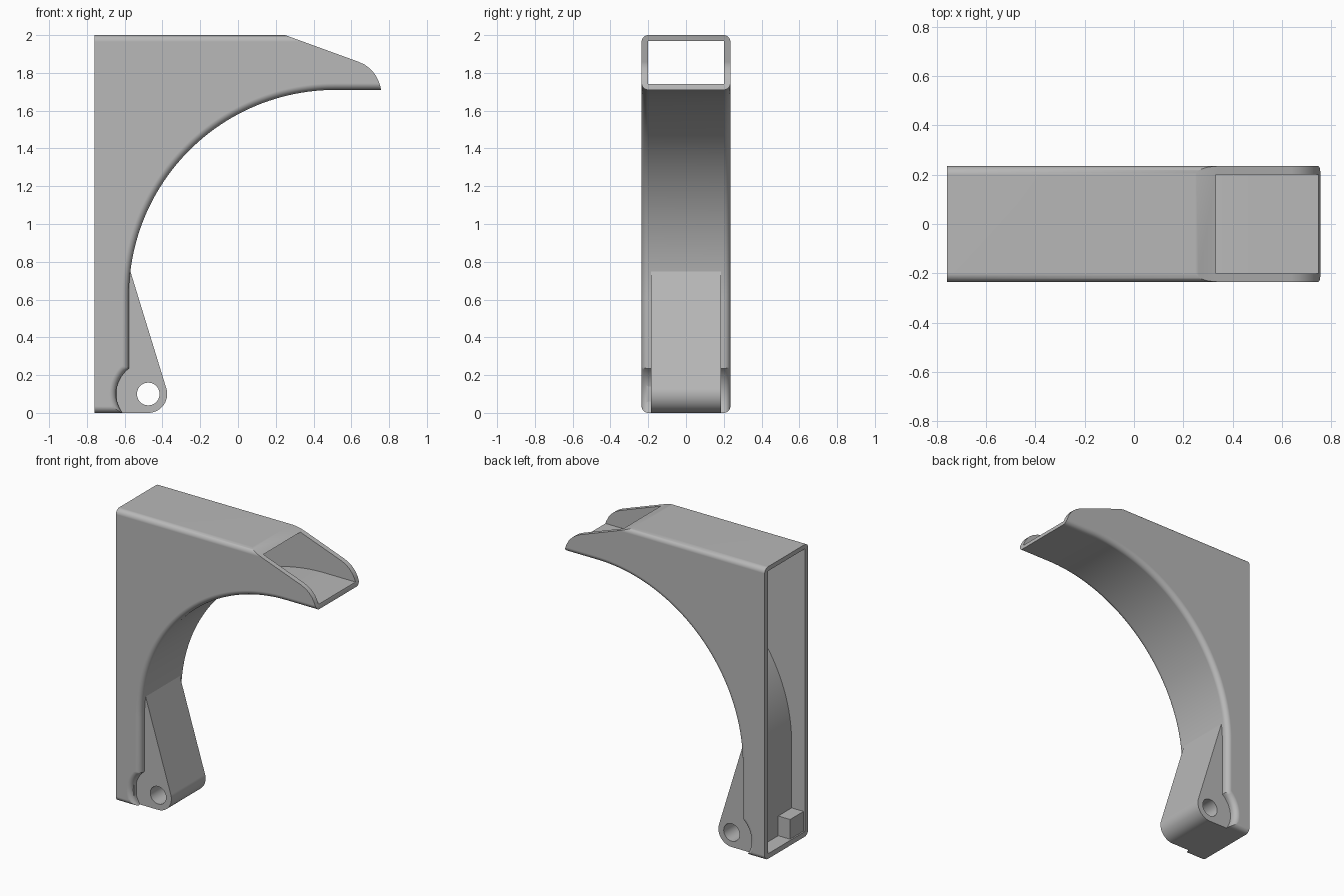
import bpy, bmesh
from math import sin, cos, sqrt, pi, radians, atan2

cube = bpy.data.objects.get("Cube")
if cube:
    bpy.data.objects.remove(cube, do_unlink=True)

grey = bpy.data.materials.new("plain grey")
grey.use_nodes = True
colour = (0.48, 0.48, 0.48, 1)
grey.diffuse_color = colour
grey.node_tree.nodes["Principled BSDF"].inputs["Base Color"].default_value = colour

BACK, TIP, TOP = -0.76, 0.757, 2.0
HALF, FILLET = 0.235, 0.035
WALL, UNDER = -0.578, 1.71            # throat wall and underside of the spout
CX, CZ = 0.515, 0.617                 # centre of the big arch
HX, HZ, RECESS = -0.475, 0.1, 0.17    # hinge centre, clearance radius


def arc(cx, cz, rx, rz, start, end, steps):
    """Points along an elliptical arc, angles in radians."""
    angles = [start + (end - start) * i / steps for i in range(steps + 1)]
    return [(cx + rx * cos(a), cz + rz * sin(a)) for a in angles]


def loft(name, layers):
    """Solid skinned over (y, profile) layers, where profiles lie in x-z."""
    bm = bmesh.new()
    rings = [[bm.verts.new((x, y, z)) for x, z in pts] for y, pts in layers]
    bm.faces.new(rings[0])
    bm.faces.new(rings[-1])
    n = len(rings[0])
    for a, b in zip(rings, rings[1:]):
        for i in range(n):
            j = (i + 1) % n
            bm.faces.new((a[i], a[j], b[j], b[i]))
    bmesh.ops.recalc_face_normals(bm, faces=bm.faces)
    mesh = bpy.data.meshes.new(name)
    bm.to_mesh(mesh)
    bm.free()
    mesh.materials.append(grey)
    ob = bpy.data.objects.new(name, mesh)
    bpy.context.collection.objects.link(ob)
    return ob


def prism(name, pts, y0, y1):
    return loft(name, [(y0, pts), (y1, pts)])


def activate(ob):
    bpy.ops.object.select_all(action='DESELECT')
    ob.select_set(True)
    bpy.context.view_layer.objects.active = ob


def cut(ob, cutter):
    """Subtract the cutter, then remove it."""
    cutter.hide_render = True
    activate(ob)
    mod = ob.modifiers.new("cut", 'BOOLEAN')
    mod.operation, mod.solver, mod.object = 'DIFFERENCE', 'EXACT', cutter
    bpy.ops.object.modifier_apply(modifier=mod.name)
    bpy.data.objects.remove(cutter, do_unlink=True)


def finish(ob):
    activate(ob)
    bpy.ops.object.shade_smooth_by_angle(angle=radians(32))
    ob.modifiers.new("clean_normals", 'WEIGHTED_NORMAL').keep_sharp = True


def body_profile(d):
    """Side outline of the duct, moved inward by d to form the fillet."""
    r = RECESS + d
    low = (HX - sqrt(r * r - (HZ - d) ** 2), d)
    high = (WALL - d, HZ + sqrt(r * r - (HX - WALL + d) ** 2))
    a0 = atan2(low[1] - HZ, low[0] - HX) + 2 * pi
    a1 = atan2(high[1] - HZ, high[0] - HX)
    pts = [(BACK, TOP - d), (BACK, d)]
    pts += arc(HX, HZ, r, r, a0, a1, 14)
    pts += arc(CX, CZ, CX - WALL + d, UNDER - CZ + d, pi, pi / 2, 48)
    return pts + [(0.9, UNDER + d), (0.9, TOP - d)]


# Duct body with rounded long edges
angles = [pi / 2 * i / 6 for i in range(7)]
half = [(HALF - FILLET * (1 - sin(a)), FILLET * (1 - cos(a))) for a in angles]
layers = [(-y, body_profile(d)) for y, d in
          [(HALF - FILLET * (1 - cos(a)), FILLET * (1 - sin(a))) for a in reversed(angles)][::-1]]
layers = sorted(layers, key=lambda layer: layer[0])
layers += [(-y, pts) for y, pts in reversed(layers)]
body = loft("duct_body", layers)

# Sloped, rounded end of the spout
slope = [(-0.023, 2.1), (0.25, TOP), (0.64, 1.858), (0.672, 1.843), (0.7, 1.822),
         (0.725, 1.793), (0.743, 1.76), (0.753, 1.73), (TIP, UNDER),
         (TIP, 1.5), (1.1, 1.5), (1.1, 2.1)]
cut(body, prism("slope_cutter", slope, -0.5, 0.5))

# Hollow inside, open at the back and through the spout
cavity = [(-1, 0.035), (-0.66, 0.035)]
cavity += arc(CX, CZ, CX + 0.66, 1.74 - CZ, pi, pi / 2, 48)
cavity += [(1, 1.74), (1, 1.97), (-1, 1.97)]
cut(body, prism("cavity_cutter", cavity, -0.2, 0.2))
finish(body)

# Hinge tab with its pin hole
tab = [(-0.655, 0)] + arc(HX, HZ, 0.1, 0.1, -pi / 2, radians(17), 20)
tab += [(-0.57, 0.75), (-0.645, 0.75)]
hinge = prism("hinge_tab", tab, -0.185, 0.185)
hole = arc(HX, HZ, 0.06, 0.06, 0, 2 * pi, 40)[:-1]
cut(hinge, prism("pin_cutter", hole, -0.5, 0.5))
finish(hinge)

# Small block in the lower corner of the duct
prism("inner_block", [(-0.75, 0.01), (-0.64, 0.01), (-0.64, 0.17), (-0.75, 0.17)], -0.21, -0.055)
